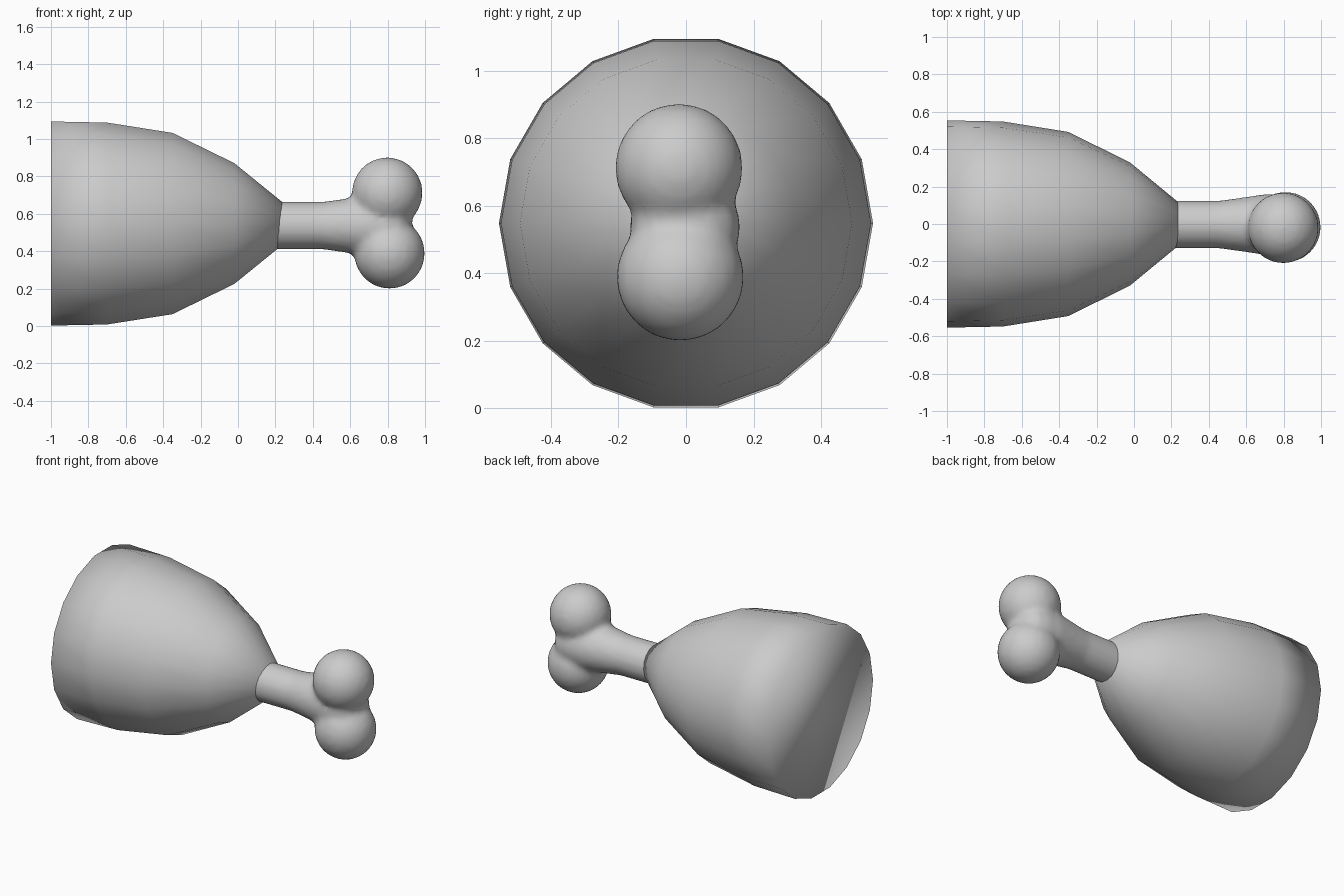
import bpy
import bmesh
from math import cos, sin, pi
from mathutils import Matrix, Vector

cube = bpy.data.objects.get("Cube")
if cube:
    bpy.data.objects.remove(cube, do_unlink=True)

# One plain grey for everything
grey = bpy.data.materials.new("plain grey")
grey.use_nodes = True
color = (0.6, 0.6, 0.6, 1)
grey.diffuse_color = color
grey.node_tree.nodes["Principled BSDF"].inputs["Base Color"].default_value = color


def lathe(bm, profile, sides, center):
    """Revolve (x, radius) points around the x axis and cap both ends."""
    rings = []
    for x, r in profile:
        angles = [2 * pi * i / sides for i in range(sides)]
        rings.append([bm.verts.new(Vector((x, r * cos(a), r * sin(a))) + center)
                      for a in angles])
    for a, b in zip(rings, rings[1:]):
        for i in range(sides):
            j = (i + 1) % sides
            bm.faces.new((a[i], b[i], b[j], a[j]))
    bm.faces.new(rings[0])
    bm.faces.new(rings[-1])


def finish(bm, name):
    bmesh.ops.recalc_face_normals(bm, faces=bm.faces)
    for face in bm.faces:
        face.smooth = True
    mesh = bpy.data.meshes.new(name)
    bm.to_mesh(mesh)
    bm.free()
    mesh.materials.append(grey)
    obj = bpy.data.objects.new(name, mesh)
    bpy.context.collection.objects.link(obj)
    return obj


# Meat: tapered body with a flat cut end
bm = bmesh.new()
lathe(bm, [(-1, 0.554), (-0.7, 0.548), (-0.35, 0.492), (-0.02, 0.328), (0.235, 0.118)],
      18, Vector((0, 0, 0.548)))
finish(bm, "meat")

# Bone: flared shaft and two knobs, fused into one soft surface
bm = bmesh.new()
lathe(bm, [(0.05, 0.127), (0.45, 0.127), (0.58, 0.145), (0.7, 0.163), (0.8, 0.163),
           (0.87, 0.142), (0.915, 0.09), (0.93, 0.03)], 24, Vector((0, -0.003, 0.537)))
for center in ((0.798, -0.021, 0.712), (0.81, -0.017, 0.389)):
    bmesh.ops.create_uvsphere(bm, u_segments=24, v_segments=14, radius=0.19,
                              matrix=Matrix.Translation(center))
bone = finish(bm, "bone")
fuse = bone.modifiers.new("fuse", 'REMESH')
fuse.mode = 'VOXEL'
fuse.voxel_size = 0.02
fuse.use_smooth_shade = True
soften = bone.modifiers.new("soften", 'SMOOTH')
soften.factor = 0.5
soften.iterations = 4
